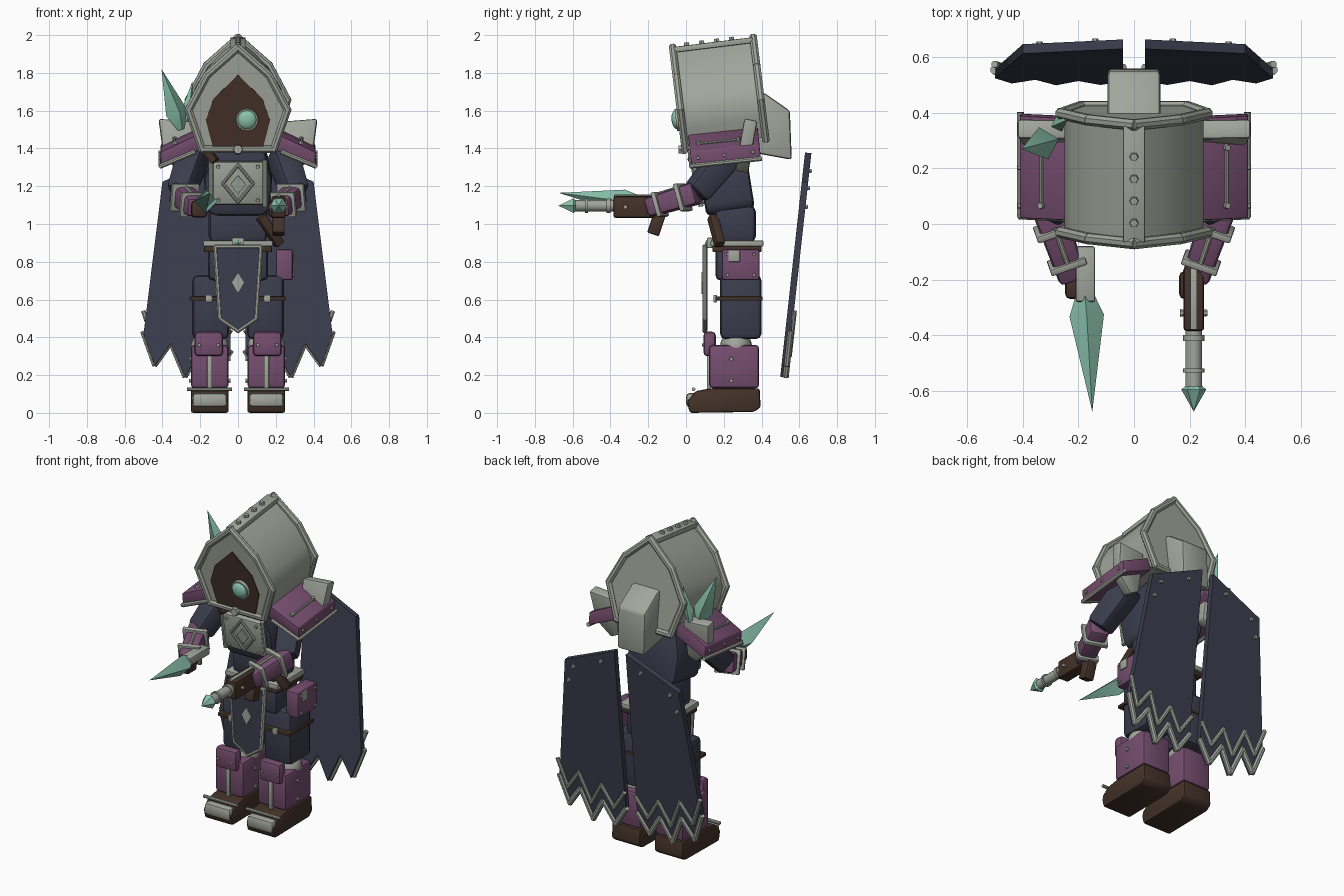
import bpy, bmesh
from math import sin, cos, pi, radians
from mathutils import Vector, Matrix

cube = bpy.data.objects.get("Cube")
if cube:
    bpy.data.objects.remove(cube, do_unlink=True)


def material(name, rgb):
    m = bpy.data.materials.new(name)
    m.use_nodes = True
    m.diffuse_color = (*rgb, 1)
    m.node_tree.nodes["Principled BSDF"].inputs["Base Color"].default_value = (*rgb, 1)
    return m


GREY = material("pale grey metal", (0.36, 0.38, 0.33))
NAVY = material("dark navy cloth", (0.045, 0.047, 0.075))
PURPLE = material("muted purple", (0.18, 0.075, 0.16))
BROWN = material("dark brown leather", (0.058, 0.032, 0.022))
MINT = material("mint crystal", (0.26, 0.55, 0.43))


def add(name, bm, mat, bevel=0, M=None):
    bmesh.ops.remove_doubles(bm, verts=bm.verts, dist=1e-5)
    bmesh.ops.recalc_face_normals(bm, faces=bm.faces)
    if bevel:
        edges = [e for e in bm.edges if e.calc_face_angle(0) > 0.6]
        bmesh.ops.bevel(bm, geom=edges, offset=bevel, segments=2, profile=0.5,
                        affect='EDGES', clamp_overlap=True)
    if M:
        bm.transform(M)
    me = bpy.data.meshes.new(name)
    bm.to_mesh(me)
    bm.free()
    ob = bpy.data.objects.new(name, me)
    bpy.context.collection.objects.link(ob)
    me.materials.append(mat)
    bpy.ops.object.select_all(action='DESELECT')
    ob.select_set(True)
    bpy.context.view_layer.objects.active = ob
    bpy.ops.object.shade_smooth_by_angle(angle=radians(35))
    return ob


def tilt(deg, pivot):
    return Matrix.Translation(pivot) @ Matrix.Rotation(radians(deg), 4, 'X')


def about(deg, pivot):
    return tilt(deg, pivot) @ Matrix.Translation(-Vector(pivot))


def box(name, c, size, mat, bevel=0.01, M=None):
    bm = bmesh.new()
    bmesh.ops.create_cube(bm, size=1)
    bm.transform(Matrix.Translation(c) @ Matrix.Diagonal((*size, 1)))
    return add(name, bm, mat, bevel, M)


def prism(name, pts, lo, hi, mat, axis='y', bevel=0, M=None):
    bm = bmesh.new()
    put = (lambda p, d: (p[0], d, p[1])) if axis == 'y' else (lambda p, d: (d, p[0], p[1]))
    rings = [[bm.verts.new(put(p, d)) for p in pts] for d in (lo, hi)]
    for r in rings:
        bm.faces.new(r)
    for i in range(len(pts)):
        j = (i + 1) % len(pts)
        bm.faces.new((rings[0][i], rings[0][j], rings[1][j], rings[1][i]))
    return add(name, bm, mat, bevel, M)


def loft_into(bm, stations, sides, phase=0):
    ends = [Vector(s[0]) for s in stations]
    q = (ends[-1] - ends[0]).to_track_quat('Z', 'Y')
    turn = [phase + 2 * pi * k / sides for k in range(sides)]
    rings = [[bm.verts.new(p + q @ Vector((s[1] * cos(a), s[1] * sin(a), 0))) for a in turn]
             for p, s in zip(ends, stations)]
    for r, t in zip(rings, rings[1:]):
        for i in range(sides):
            j = (i + 1) % sides
            bm.faces.new((r[i], r[j], t[j], t[i]))
    bm.faces.new(rings[0])
    bm.faces.new(rings[-1])


def loft(name, stations, mat, sides=12, phase=0, bevel=0, M=None):
    bm = bmesh.new()
    loft_into(bm, stations, sides, phase)
    return add(name, bm, mat, bevel, M)


def limb(name, a, b, w0, w1, mat, bevel=0.02):
    return loft(name, [(a, w0 * 0.707), (b, w1 * 0.707)], mat, 4, pi / 4, bevel)


def rods(name, pts, r, mat=GREY, closed=False, M=None):
    bm = bmesh.new()
    pts = [Vector(p) for p in pts]
    for a, b in zip(pts, pts[1:] + (pts[:1] if closed else [])):
        d = (b - a).normalized() * r * 0.4
        loft_into(bm, [(a - d, r), (b + d, r)], 8, pi / 8)
    return add(name, bm, mat, 0, M)


def rivets(name, pts, d, r=0.012, M=None):
    bm = bmesh.new()
    d = Vector(d).normalized() * r * 0.7
    for p in pts:
        loft_into(bm, [(Vector(p) - d, r), (Vector(p) + d, r * 0.8)], 6)
    return add(name, bm, GREY, 0, M)


def ball(name, c, scale, mat, M=None):
    bm = bmesh.new()
    bmesh.ops.create_uvsphere(bm, u_segments=20, v_segments=12, radius=1)
    bm.transform(Matrix.Translation(c) @ Matrix.Diagonal((*scale, 1)))
    return add(name, bm, mat, 0, M)


def both(half):
    return half + [(-x, z) for x, z in reversed(half) if x > 0]


# Helmet
H = tilt(7, (0, 0.175, 1.7))
shell = both([(0, .25), (.09, .18), (.17, .09), (.225, 0), (.25, -.08), (.235, -.17), (.2, -.27)])
prism("helmet_shell", shell, -.22, .22, GREY, M=H)
arch = both([(0, .262), (.165, .115), (.262, -.07), (.19, -.28)])
for label, y in (("front", -.215), ("back", .215)):
    rods("helmet_%s_trim" % label, [(x, y, z) for x, z in arch], .021, closed=True, M=H)
face = both([(0, .117), (.13, -.01), (.17, -.125), (.13, -.28)])
prism("face_plate", face, -.226, -.2, BROWN, M=H)
loft("eye_ring", [((.048, -.21, -.12), .062), ((.048, -.245, -.12), .058)], GREY, 16, M=H)
ball("eye_gem", (.048, -.243, -.12), (.05, .025, .05), MINT, M=H)
box("crest_strip", (0, 0, .25), (.08, .42, .03), GREY, .005, M=H)
rivets("crest_rivets", [(0, y, .268) for y in (-.14, -.06, .02, .1)], (0, 0, 1), .018, M=H)
prism("back_pack", [(.34, 1.71), (.42, 1.69), (.55, 1.6), (.56, 1.34), (.34, 1.38)],
      -.095, .095, GREY, 'x', .015)

# Torso, leaning forward
T = tilt(9, (0, .21, 1.23))
prism("chest", both([(.14, .19), (.18, .02), (.17, -.14), (.13, -.17)]), -.13, .13, NAVY, bevel=.025, M=T)
box("chest_plate", (0, -.13, .01), (.27, .06, .23), GREY, .012, M=T)
diamond = [(0, .11), (.08, .01), (0, -.09), (-.08, .01)]
rods("chest_diamond", [(x, -.162, z) for x, z in diamond], .009, closed=True, M=T)
prism("chest_diamond_inlay", [(x * .5, z * .5) for x, z in diamond], -.168, -.16, GREY, M=T)
for s in (-1, 1):
    rods("chest_side_bar", [(s * .142, -.15, .13), (s * .142, -.15, -.11)], .014, M=T)
rivets("chest_rivets", [(x, -.163, z) for x in (-.105, .105) for z in (-.08, .1)], (0, -1, 0), .012, M=T)
rivets("collar_stud", [(0, -.02, 1.395)], (0, -1, 0), .03)
box("waist", (0, .26, 1.0), (.31, .22, .2), NAVY, .035)
box("hips", (0, .27, .8), (.32, .23, .2), NAVY, .03)
limb("shoulder_strap", (-.19, .06, 1.42), (-.12, .03, 1.33), .04, .04, BROWN, .005)
limb("waist_strap", (.12, .14, 1.04), (.22, .18, .89), .05, .05, BROWN, .008)

# Belt, pouches and tabard
box("belt", (0, .27, .897), (.37, .28, .033), GREY, .008)
box("lower_belt", (0, .27, .868), (.36, .26, .035), BROWN, .008)
box("buckle", (0, .125, .9), (.065, .03, .055), GREY, .006)
loft("buckle_gem", [((0, .112, .9), .02), ((0, .1, .9), 0)], MINT, 4)
box("side_pouch", (.245, .29, .785), (.09, .2, .165), PURPLE, .015)
box("side_pouch_patch", (.29, .255, .83), (.012, .06, .06), GREY, .003)
rivets("side_pouch_rivets", [(.292, y, z) for y in (.22, .36) for z in (.73, .84)], (1, 0, 0), .01)
cloth = both([(.12, .88), (.095, .5), (0, .435)])
prism("tabard", cloth, .09, .115, NAVY)
rods("tabard_trim", [(x, .1, z) for x, z in cloth], .013, closed=True)
prism("tabard_diamond", [(0, .745), (.035, .69), (0, .63), (-.035, .69)], .082, .091, GREY)

# Cape panels, leaning back towards the top
C = tilt(-6.3, (0, .495, 0))
zig = [(.5, .42), (.44, .25), (.355, .37), (.28, .19), (.2, .33), (.12, .2), (.04, .32)]

for s in (-1, 1):
    # Shoulder armour
    P = about(6, (0, .2, 1.4))
    prism("shoulder_pad", [(s * .2, 1.5), (s * .41, 1.4), (s * .41, 1.32), (s * .2, 1.41)],
          .02, .39, PURPLE, bevel=.006, M=P)
    rods("shoulder_pad_trim", [(s * .23, .02, 1.4), (s * .408, .02, 1.325), (s * .408, .39, 1.325)], .013, M=P)
    rods("shoulder_rail", [(s * .335, .07, 1.44), (s * .335, .28, 1.44)], .008, M=P)
    rivets("shoulder_rivets", [(s * .335, y, 1.443) for y in (.07, .28)], (s * .4, 0, 1), .014, M=P)
    rivets("shoulder_edge_rivets", [(s * .412, y, 1.365) for y in (.06, .2, .35)], (s, 0, 0), .011, M=P)
    prism("shoulder_guard", [(s * .24, 1.54), (s * .42, 1.555), (s * .395, 1.36), (s * .3, 1.27), (s * .24, 1.3)],
          .285, .355, GREY, bevel=.012, M=about(-10, (0, .32, 1.42)))

    # Arms
    elbow, wrist = Vector((s * .31, .06, 1.165)), Vector((s * .22, -.2, 1.085))
    limb("upper_arm", (s * .23, .23, 1.38), (s * .305, .05, 1.16), .15, .13, NAVY, .025)
    limb("forearm", elbow, wrist, .12, .1, PURPLE)
    for t, w in ((.25, .15), (.72, .135)):
        a = elbow.lerp(wrist, t)
        limb("arm_cuff", a, elbow.lerp(wrist, t + .09), w, w, GREY, .006)
    rods("forearm_strip", [elbow.lerp(wrist, t) + Vector((0, 0, .058)) for t in (.3, .8)], .01)
    box("glove", (s * .205, -.22, 1.08), (.085, .1, .09), BROWN, .018)

    # Legs
    box("thigh", (s * .145, .29, .56), (.195, .22, .34), NAVY, .03)
    box("thigh_band", (s * .148, .28, .605), (.21, .25, .022), BROWN, .005)
    box("thigh_buckle", (s * .155, .155, .605), (.035, .02, .04), GREY, .004)
    ball("knee_joint", (s * .15, .265, .35), (.1, .085, .085), GREY)
    box("shin", (s * .15, .255, .245), (.2, .265, .23), PURPLE, .02)
    box("knee_pad", (s * .155, .125, .365), (.15, .065, .13), PURPLE, .02)
    rivets("knee_rivets", [(s * .155 + x, .092, .36) for x in (-.05, .05)], (0, -1, 0), .011)
    box("shin_strip", (s * .15, .12, .215), (.026, .02, .18), GREY, .004)
    rivets("shin_rivets", [(s * x, .24, z) for x in (.05, .25) for z in (.17, .285)], (s, 0, 0), .013)
    sole = [(.02, 0), (.005, .06), (.05, .115), (.13, .13), (.39, .13), (.395, .03), (.36, .005)]
    prism("boot", sole, s * .15 - .1, s * .15 + .1, BROWN, 'x', .012)
    box("toe_cap", (s * .15, .04, .068), (.185, .08, .075), GREY, .02)
    rods("boot_bar", [(s * .035, .04, .125), (s * .265, .04, .125)], .01)

    # Cape
    panel = [(.04, 1.385), (.4, 1.23)] + zig
    prism("cape_panel", [(s * x, z) for x, z in panel], -.017, .017, NAVY, M=C)
    rods("cape_hem", [(s * x, .012, z + .01) for x, z in zig], .017, M=C)
    rods("cape_zigzag", [(s * x, .02, z + .12) for x, z in zig], .013, M=C)
    rivets("cape_rivets", [(s * x, .02, z) for x, z in ((.14, 1.29), (.34, 1.2), (.38, 1.1))],
           (0, 1, 0), .014, M=C)

# Shoulder crystals
loft("large_shoulder_crystal", [((-.30, .3, 1.5), .02), ((-.325, .29, 1.59), .06), ((-.405, .27, 1.82), 0)], MINT, 4)
loft("small_shoulder_crystal", [((-.28, .36, 1.53), .015), ((-.27, .36, 1.6), .03), ((-.24, .375, 1.76), 0)], MINT, 4)

# Right hand blade
box("blade_mount", (-.175, -.18, 1.13), (.07, .2, .05), GREY, .008)
loft("crystal_blade", [((-.18, -.22, 1.12), .02), ((-.17, -.33, 1.12), .062), ((-.15, -.675, 1.165), 0)], MINT, 4)

# Left hand blaster
box("blaster_stock", (.215, -.27, 1.09), (.075, .23, .115), BROWN, .012)
box("blaster_top_strip", (.215, -.27, 1.149), (.024, .22, .012), GREY, .003)
limb("blaster_grip", (.215, -.14, 1.05), (.215, -.175, .945), .065, .065, BROWN, .008)
rivets("blaster_rivets", [(.215 + d, -.32, 1.09) for d in (-.04, .04)], (1, 0, 0), .014)
barrel = [(-.38, .03), (-.4, .03), (-.4, .038), (-.42, .038), (-.42, .03), (-.52, .03),
          (-.52, .038), (-.535, .038), (-.535, .03), (-.59, .03)]
loft("blaster_barrel", [((.215, y, 1.097), r) for y, r in barrel], GREY, 12)
loft("blaster_tip", [((.215, -.575, 1.097), .02), ((.215, -.595, 1.097), .045), ((.215, -.675, 1.097), 0)], MINT, 6)
